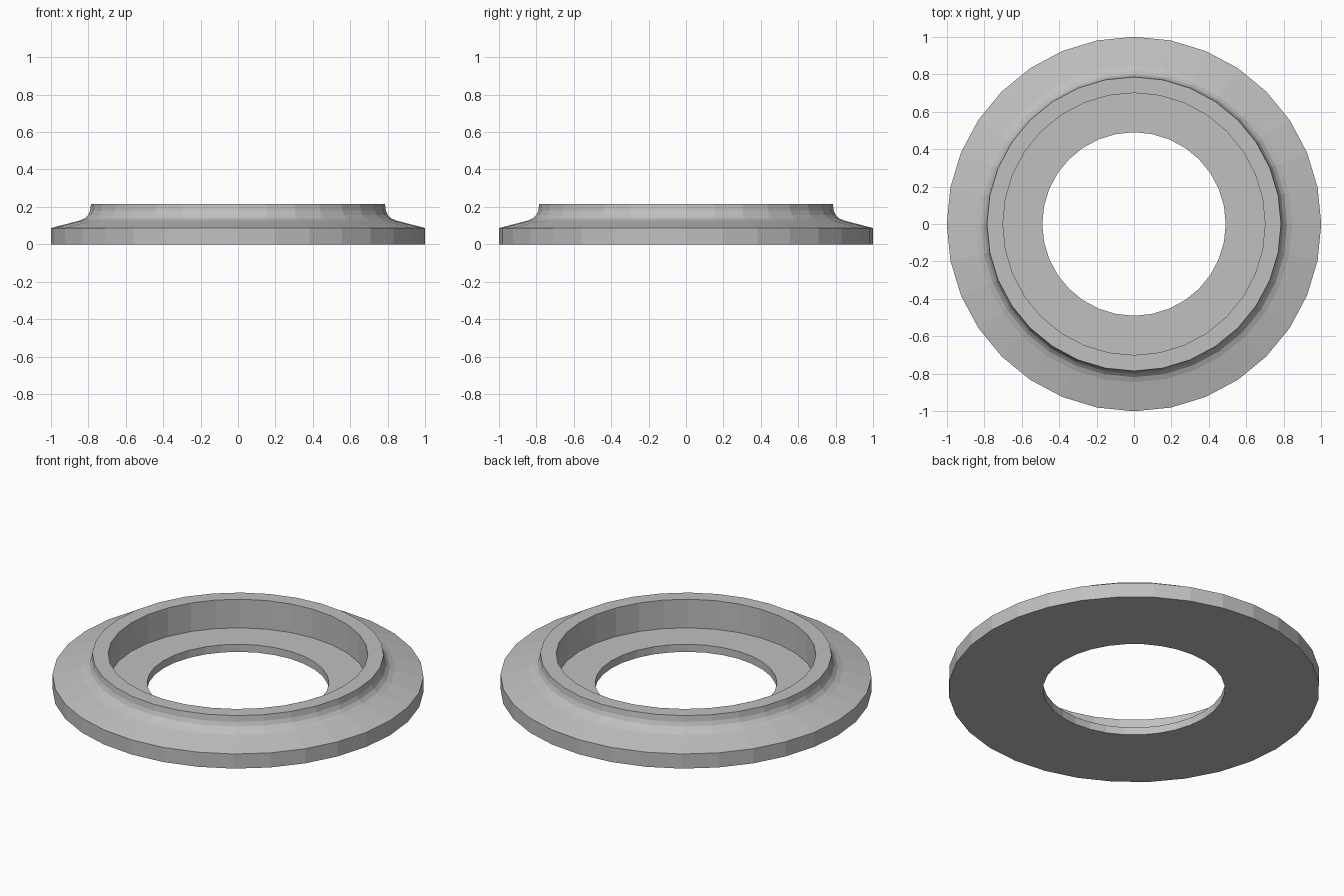
import bpy
import bmesh
import math

if "Cube" in bpy.data.objects:
    bpy.data.objects.remove(bpy.data.objects["Cube"])

SEGMENTS = 32

# Closed cross-section (radius, height): base, sloped flange, fillet, collar, inner ledge
profile = [
    (0.49, 0.0), (1.0, 0.0), (1.0, 0.087),      # flat base and outer edge
    (0.845, 0.127),                              # sloped flange
    (0.818, 0.139), (0.800, 0.157),              # concave fillet
    (0.790, 0.180), (0.785, 0.215),              # collar outside
    (0.70, 0.215), (0.70, 0.045), (0.49, 0.045)  # rim, recess wall, ledge
]

gray = bpy.data.materials.new("plain gray")
gray.diffuse_color = (0.53, 0.53, 0.53, 1.0)
gray.use_nodes = True
gray.node_tree.nodes["Principled BSDF"].inputs["Base Color"].default_value = gray.diffuse_color


def lathe(name, points, segments, material):
    """Revolve a closed profile around z."""
    bm = bmesh.new()
    rings = []
    for i in range(segments):
        a = 2 * math.pi * i / segments
        rings.append([bm.verts.new((r * math.cos(a), r * math.sin(a), z))
                      for r, z in points])
    n = len(points)
    for i in range(segments):
        here, there = rings[i], rings[(i + 1) % segments]
        for j in range(n):
            k = (j + 1) % n
            bm.faces.new((here[j], there[j], there[k], here[k]))
    bmesh.ops.recalc_face_normals(bm, faces=bm.faces)
    mesh = bpy.data.meshes.new(name)
    bm.to_mesh(mesh)
    bm.free()
    mesh.materials.append(material)
    obj = bpy.data.objects.new(name, mesh)
    bpy.context.collection.objects.link(obj)
    return obj


# Flanged ring with raised collar
lathe("flanged_ring", profile, SEGMENTS, gray)
